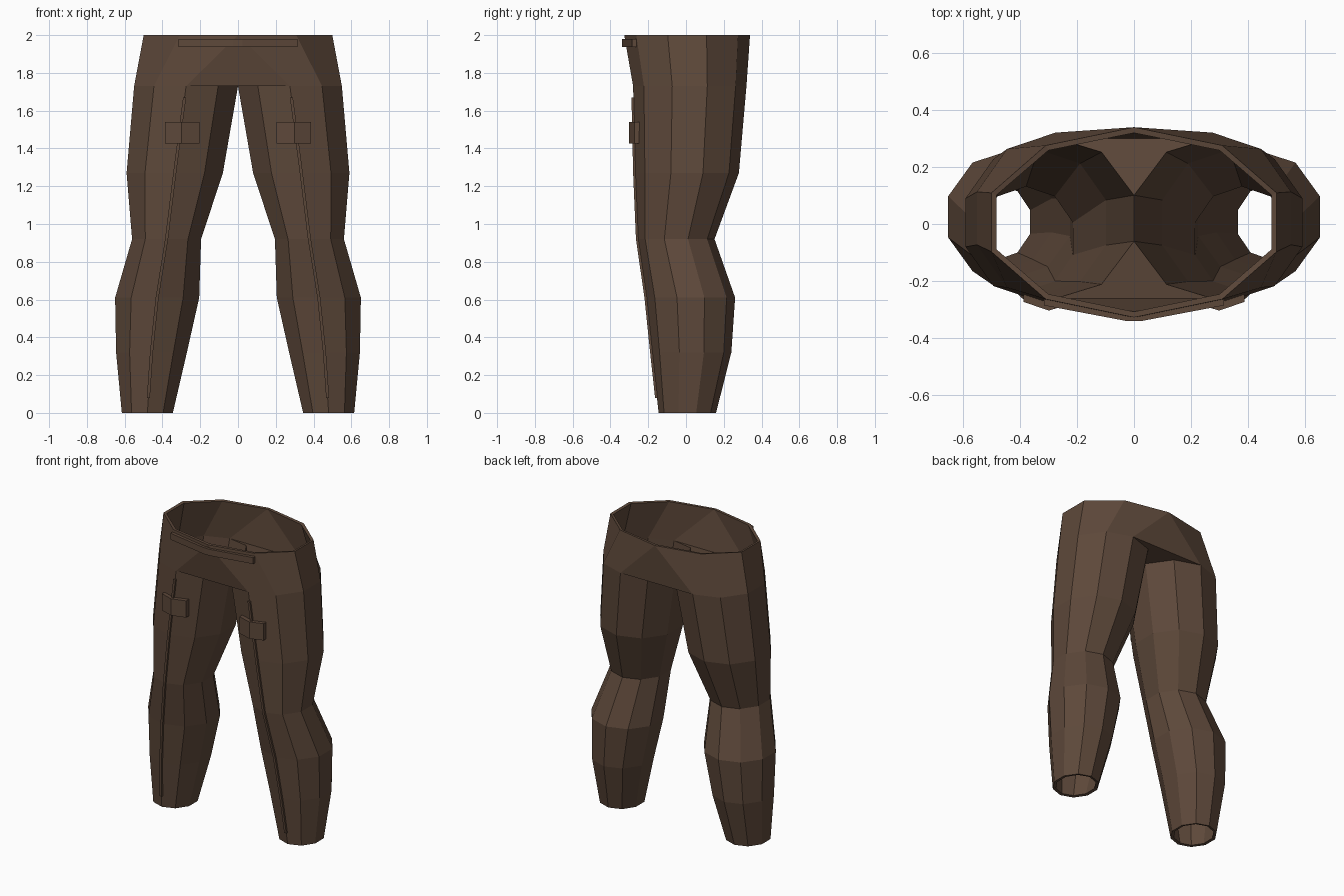
import bpy, bmesh
from math import sin, cos, radians

if "Cube" in bpy.data.objects:
    bpy.data.objects.remove(bpy.data.objects["Cube"])

mat = bpy.data.materials.new("brown_cloth")
mat.diffuse_color = (0.11, 0.065, 0.042, 1)
mat.use_nodes = True
mat.node_tree.nodes["Principled BSDF"].inputs["Base Color"].default_value = mat.diffuse_color

# Leg cross-sections: z, centre x, centre y, radius x, radius y
LEG = [(0, .48, .007, .142, .152), (.32, .458, .03, .197, .21),
       (.61, .428, .025, .234, .235), (.92, .378, -.052, .192, .203),
       (1.27, .335, .005, .268, .275), (1.73, .275, .02, .289, .30)]
ANGLES = [-90 + 36 * i for i in range(10)]


def finish(name, bm):
    bmesh.ops.recalc_face_normals(bm, faces=bm.faces)
    me = bpy.data.meshes.new(name)
    bm.to_mesh(me)
    bm.free()
    me.materials.append(mat)
    ob = bpy.data.objects.new(name, me)
    bpy.context.collection.objects.link(ob)
    return ob


def loft(bm, rings, caps=False):
    vs = [[bm.verts.new(p) for p in r] for r in rings]
    n = len(rings[0])
    for a, b in zip(vs, vs[1:]):
        for i in range(n):
            j = (i + 1) % n
            bm.faces.new((a[i], a[j], b[j], b[i]))
    if caps:
        bm.faces.new(vs[0])
        bm.faces.new(vs[-1])
    return vs


def front_at(z):
    """Point on the front ridge of the right leg at height z."""
    for a, b in zip(LEG, LEG[1:]):
        if z <= b[0]:
            t = (z - a[0]) / (b[0] - a[0])
            ya, yb = a[2] - a[4], b[2] - b[4]
            return a[1] + t * (b[1] - a[1]), ya + t * (yb - ya)


# Trousers: two ten-sided legs, hip panels and the crotch gusset
bm = bmesh.new()
tops = {}
for s in (1, -1):
    rings = [[(s * (cx + rx * cos(radians(a))), cy + ry * sin(radians(a)), z)
              for a in ANGLES] for z, cx, cy, rx, ry in LEG]
    tops[s] = loft(bm, rings)[-1]
waist = [bm.verts.new((.525 * cos(radians(a)), .006 + .333 * sin(radians(a)), 2))
         for a in ANGLES]
for s in (1, -1):
    for i in range(5):
        a, b = tops[s][i], tops[s][i + 1]
        bm.faces.new((a, b, waist[s * (i + 1) % 10], waist[s * i % 10]))
R, L = tops[1], tops[-1]
for v in (R[7], R[8], L[7], L[8]):
    v.co.x = 0
bm.faces.new((R[0], L[0], waist[0]))
bm.faces.new((R[5], L[5], waist[5]))
bm.faces.new((R[0], R[9], R[8], L[8], L[9], L[0]))
bm.faces.new((R[5], R[6], R[7], L[7], L[6], L[5]))
bmesh.ops.remove_doubles(bm, verts=bm.verts, dist=.002)
trousers = finish("trousers", bm)
mod = trousers.modifiers.new("cloth_thickness", 'SOLIDIFY')
mod.thickness = .02
mod.offset = -1


def bent_strip(name, pts, z0, z1, depth):
    """Strip following (x, y) points across the front."""
    bm = bmesh.new()
    loft(bm, [[(x, y, z0), (x, y, z1), (x, y + depth, z1), (x, y + depth, z0)]
              for x, y in pts], True)
    finish(name, bm)


# Waistband strip
bent_strip("waistband", [(-.315, -.285), (-.025, -.34), (.025, -.34), (.315, -.285)],
           1.936, 1.98, .022)

for s, side in ((1, "right"), (-1, "left")):
    # Thigh pocket wrapped over the front ridge
    bent_strip(side + "_thigh_pocket",
               [(s * .203, -.275), (s * .298, -.303), (s * .387, -.273)],
               1.425, 1.54, .03)
    # Thin seam down the leg front
    bm = bmesh.new()
    rings = []
    for z in (.08, .32, .61, .92, 1.27, 1.67):
        x, y = front_at(z)
        rings.append([(s * (x + dx), y + dy, z) for dx, dy in
                      ((-.008, -.01), (.008, -.01), (.008, .012), (-.008, .012))])
    loft(bm, rings, True)
    finish(side + "_front_seam", bm)
